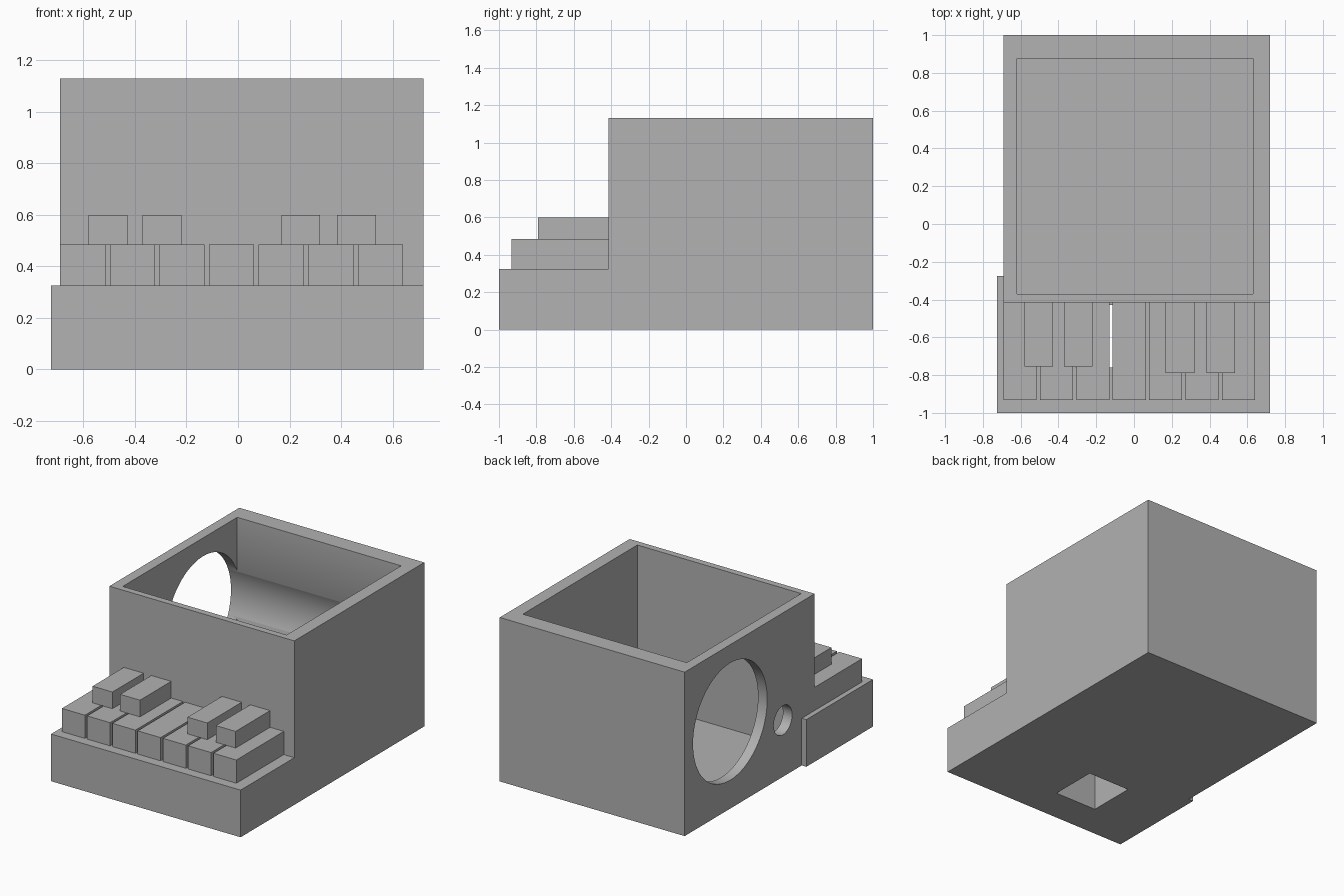
import bpy
import math

cube = bpy.data.objects.get("Cube")
if cube:
    bpy.data.objects.remove(cube, do_unlink=True)

grey = bpy.data.materials.new("plain grey")
grey.use_nodes = True
colour = (0.445, 0.445, 0.445, 1)
grey.diffuse_color = colour
grey.node_tree.nodes["Principled BSDF"].inputs["Base Color"].default_value = colour


def box(name, x, y, z):
    """Box from three (low, high) ranges."""
    bpy.ops.mesh.primitive_cube_add(size=1)
    ob = bpy.context.object
    ob.name = name
    for v in ob.data.vertices:
        v.co = [lo + (c + 0.5) * (hi - lo) for c, (lo, hi) in zip(v.co, (x, y, z))]
    ob.data.materials.append(grey)
    return ob


def rod(name, x, y, z, radius):
    """Cylinder along x."""
    bpy.ops.mesh.primitive_cylinder_add(
        vertices=64, radius=radius, depth=x[1] - x[0],
        location=(sum(x) / 2, y, z), rotation=(0, math.pi / 2, 0))
    ob = bpy.context.object
    ob.name = name
    ob.data.materials.append(grey)
    return ob


def cut(target, cutter):
    """Subtract the cutter from the target, then discard the cutter."""
    cutter.hide_render = True
    mod = target.modifiers.new("cut", 'BOOLEAN')
    mod.operation = 'DIFFERENCE'
    mod.solver = 'EXACT'
    mod.object = cutter
    bpy.ops.object.select_all(action='DESELECT')
    target.select_set(True)
    bpy.context.view_layer.objects.active = target
    bpy.ops.object.modifier_apply(modifier=mod.name)
    bpy.data.objects.remove(cutter, do_unlink=True)


FRONT = -0.415  # front wall of the tall housing

# Open-topped housing with a large opening that also grooves the back wall
housing = box("housing", (-0.69, 0.72), (FRONT, 1), (0, 1.13))
cut(housing, box("cavity_cutter", (-0.62, 0.63), (-0.37, 0.877), (0.05, 1.3)))
cut(housing, rod("large_hole_cutter", (-0.9, 0.63), 0.505, 0.6, 0.404))
cut(housing, rod("small_hole_cutter", (-0.9, -0.5), -0.07, 0.39, 0.1))
bpy.ops.object.shade_smooth_by_angle(angle=math.radians(30))

# Key bed with a square opening through its floor, and the lip on its side
key_bed = box("key_bed", (-0.69, 0.72), (-1, FRONT), (0, 0.325))
cut(key_bed, box("bed_cutter", (-0.31, 0.01), (-0.76, -0.43), (-0.1, 0.5)))
box("side_lip", (-0.725, -0.69), (-1, -0.275), (0, 0.325))

# Seven long keys with narrow gaps
PITCH = 0.1925
for i in range(7):
    left = -0.69 + i * PITCH
    box(f"long_key_{i + 1}", (left, left + 0.175), (-0.932, FRONT), (0.325, 0.485))

# Four short raised keys, in two pairs
for i, (left, front) in enumerate([(-0.58, -0.755), (-0.37, -0.755),
                                   (0.168, -0.79), (0.384, -0.79)]):
    box(f"raised_key_{i + 1}", (left, left + 0.151), (front, FRONT), (0.485, 0.6))
